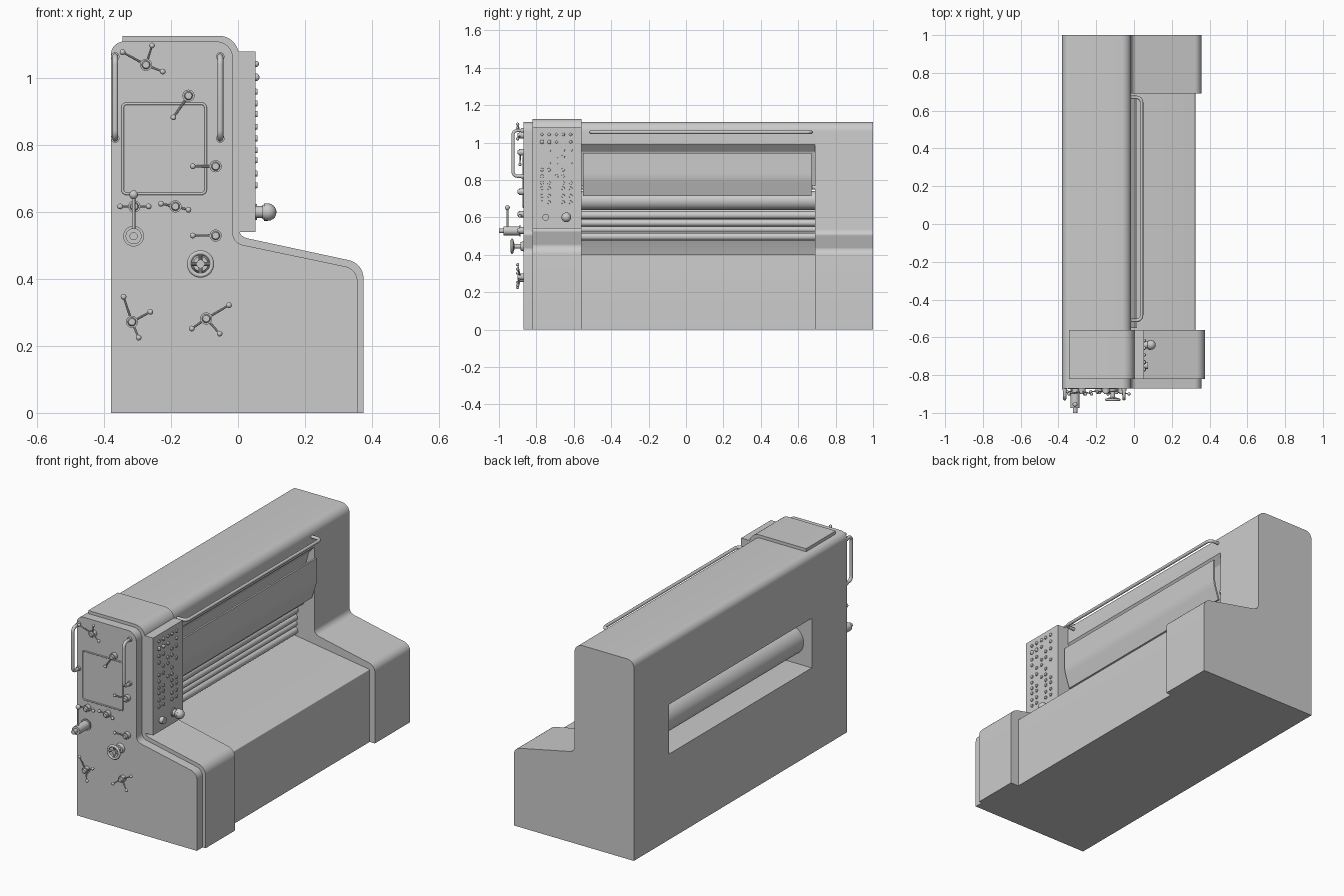
import bpy, bmesh, math
from mathutils import Vector as V, Matrix

if "Cube" in bpy.data.objects:
    bpy.data.objects.remove(bpy.data.objects["Cube"])


def finish(name, bm):
    """Store a bmesh as an object, smooth except at sharp edges."""
    bmesh.ops.recalc_face_normals(bm, faces=bm.faces)
    for f in bm.faces:
        f.smooth = True
    for e in bm.edges:
        e.smooth = e.is_manifold and e.calc_face_angle(0) < math.radians(32)
    me = bpy.data.meshes.new(name)
    bm.to_mesh(me)
    bm.free()
    ob = bpy.data.objects.new(name, me)
    bpy.context.collection.objects.link(ob)
    return ob


def fillet(pts, closed=True, seg=8):
    """Round corners of a path given as (point, radius) pairs."""
    out, n = [], len(pts)
    for i, (p, r) in enumerate(pts):
        p = V(p)
        if r == 0 or (not closed and i in (0, n - 1)):
            out.append(p)
            continue
        a = (V(pts[i - 1][0]) - p).normalized()
        b = (V(pts[(i + 1) % n][0]) - p).normalized()
        h = a.angle(b) / 2
        c = p + (a + b).normalized() * (r / math.sin(h))
        s = (p + a * (r / math.tan(h)) - c).normalized()
        e = (p + b * (r / math.tan(h)) - c).normalized()
        out += [c + s.slerp(e, k / seg).normalized() * r for k in range(seg + 1)]
    return out


def profile(name, pts, y0, y1):
    """Extrude an x, z, radius outline along y."""
    path = fillet([((x, y0, z), r) for x, z, r in pts])
    bm = bmesh.new()
    face = bm.faces.new([bm.verts.new(p) for p in path])
    res = bmesh.ops.extrude_face_region(bm, geom=[face], use_keep_orig=True)
    moved = [v for v in res["geom"] if isinstance(v, bmesh.types.BMVert)]
    bmesh.ops.translate(bm, verts=moved, vec=(0, y1 - y0, 0))
    return finish(name, bm)


def cyl(bm, p, q, r, r2=None, seg=20):
    p, q = V(p), V(q)
    d = q - p
    m = Matrix.Translation((p + q) / 2) @ V((0, 0, 1)).rotation_difference(d).to_matrix().to_4x4()
    bmesh.ops.create_cone(bm, cap_ends=True, segments=seg, radius1=r,
                          radius2=r if r2 is None else r2, depth=d.length, matrix=m)


def ball(bm, p, r, squash=1):
    m = Matrix.Translation(p) @ Matrix.Diagonal((squash, 1, 1, 1))
    bmesh.ops.create_uvsphere(bm, u_segments=16, v_segments=10, radius=r, matrix=m)


def tube(name, pts, r, closed=False):
    path = fillet(pts, closed, 6)
    cu = bpy.data.curves.new(name, 'CURVE')
    cu.dimensions = '3D'
    cu.bevel_depth, cu.bevel_resolution, cu.use_fill_caps = r, 3, True
    sp = cu.splines.new('POLY')
    sp.points.add(len(path) - 1)
    for s, p in zip(sp.points, path):
        s.co = (*p, 1)
    sp.use_cyclic_u = closed
    ob = bpy.data.objects.new(name, cu)
    bpy.context.collection.objects.link(ob)
    return ob


F = -0.87          # front face
Y0, Y1 = -0.56, 0.69   # work area between the two end housings

# End housings
side = [(-.38, 0, 0), (-.38, 1.11, .04), (-.015, 1.11, .05), (-.015, .508, .035),
        (.357, .43, .045), (.357, 0, 0)]
profile("front_housing", side, F, Y0)
profile("rear_housing", side, Y1, 1.0)

# Middle: lower bed and upper beam with the through opening between them
profile("lower_bed", [(-.38, 0, 0), (-.38, .475, 0), (-.17, .475, 0),
                      (.325, .402, .004), (.325, 0, 0)], Y0, Y1)
profile("upper_beam", [(-.38, .75, 0), (-.38, 1.11, .04), (-.015, 1.11, .05),
                       (-.015, .99, 0), (-.05, .95, .02), (-.1, .75, 0)], Y0, Y1)

# Raised band wrapped over the front housing
profile("cover_band", [(-.345, 1.09, 0), (-.345, 1.127, 0), (.003, 1.127, .06),
                       (.003, .527, .03), (.375, .447, .055), (.375, 0, 0),
                       (.34, 0, 0), (.34, .4, 0), (-.04, .48, 0), (-.04, 1.09, 0)], -.82, Y0)

# Bent guard plate
profile("guard_plate", [(.005, .945, 0), (.015, .945, 0), (.015, .81, .15),
                        (-.016, .715, 0), (-.026, .715, 0), (.005, .81, .15)], -.55, .67)
bm = bmesh.new()
for y in (-.552, .682):
    cyl(bm, (-.03, y - .008, .76), (-.03, y + .008, .76), .012)
finish("guard_pivots", bm)

# Rollers
bm = bmesh.new()
for x, z, r in [(-.25, .6, .08), (-.12, .69, .05), (-.135, .612, .022),
                (-.135, .57, .018), (-.135, .535, .016), (-.135, .497, .02)]:
    cyl(bm, (x, Y0 - .005, z), (x, Y1 + .005, z), r, seg=32)
finish("rollers", bm)

# Long grab rail
tube("long_rail", [((-.03, -.51, 1.055), 0), ((.04, -.51, 1.055), .025),
                   ((.04, .67, 1.055), .025), ((-.03, .67, 1.055), 0)], .009)

# Front grab handles with feet
for name, x in (("left_handle", -.367), ("right_handle", -.053)):
    tube(name, [((x, F + .01, .82), 0), ((x, -.925, .82), .025),
                ((x, -.925, 1.065), .025), ((x, F + .01, 1.065), 0)], .009)
    bm = bmesh.new()
    for z in (.82, 1.065):
        cyl(bm, (x, F + .01, z), (x, F - .012, z), .0125)
    finish(name + "_feet", bm)

# Inspection door frame
tube("door_frame", [((x, F, z), .012) for x, z in
                    ((-.345, .655), (-.097, .655), (-.097, .924), (-.345, .924))], .004, True)

# Control panel and buttons
profile("control_panel", [(-.01, .54, 0), (.053, .54, 0), (.053, 1.08, 0), (-.01, 1.08, 0)], -.82, Y0)
bm = bmesh.new()
cols = (-.77, -.732, -.692, -.657, -.617)
rows = [(1.043, "11111"), (1.003, "22101"), (.96, "11011"), (.925, "10110"), (.893, "01101"),
        (.855, "11010"), (.82, "10110"), (.785, "11011"), (.755, "11011"), (.715, "11011"), (.68, "11011")]
for z, row in rows:
    for y, k in zip(cols, row):
        if k != "0":
            r = .012 if k == "2" else .0095
            cyl(bm, (.05, y, z), (.059, y, z), r, r * .9, 14)
            if z > .99:
                ball(bm, (.057, y, z), r * .85, .7)
finish("panel_buttons", bm)
bm = bmesh.new()
cyl(bm, (.05, -.75, .6), (.075, -.75, .6), .018)
cyl(bm, (.05, -.64, .6), (.057, -.64, .6), .024)
cyl(bm, (.05, -.64, .6), (.085, -.64, .6), .018)
cyl(bm, (.078, -.64, .6), (.09, -.64, .6), .026)
ball(bm, (.089, -.64, .6), .026)
finish("panel_knobs", bm)

# Spoked levers on the front face: hub followed by knob positions
levers = [
    [(-.275, 1.04), (-.345, 1.078), (-.257, 1.098), (-.225, 1.02)],
    [(-.317, .272), (-.342, .347), (-.262, .302), (-.297, .225)],
    [(-.095, .282), (-.027, .322), (-.138, .252), (-.055, .237)],
    [(-.31, .617), (-.352, .617), (-.267, .617)],
    [(-.187, .617), (-.23, .625), (-.148, .607)],
    [(-.148, .948), (-.193, .883)],
    [(-.067, .737), (-.135, .737)],
    [(-.067, .53), (-.135, .53)],
]
for i, ((hx, hz), *ends) in enumerate(levers):
    bm = bmesh.new()
    cyl(bm, (hx, F + .01, hz), (hx, F - .022, hz), .018)
    cyl(bm, (hx, F - .022, hz), (hx, F - .03, hz), .013, .01)
    tip_y = F - (.03 if len(ends) == 3 else .018)
    for x, z in ends:
        cyl(bm, (hx, F - .014, hz), (x, tip_y, z), .004, .003, 10)
        ball(bm, (x, tip_y, z), .0085)
    finish(f"lever_{i + 1}", bm)

# Crank with upright arm
bm = bmesh.new()
cx, cz = -.312, .528
cyl(bm, (cx, F + .01, cz), (cx, -.9, cz), .018)
cyl(bm, (cx, -.885, cz), (cx, -.975, cz), .024)
cyl(bm, (cx, -.885, cz), (cx, -.89, cz), .031)
cyl(bm, (cx, -.975, cz), (cx, -1, cz), .012)
cyl(bm, (cx, -.955, cz), (cx, -.955, .65), .005)
ball(bm, (cx, -.955, .652), .013)
finish("crank", bm)

# Handwheel
hx, hz = -.112, .445
n = 28
tube("handwheel_rim", [((hx + .034 * math.cos(2 * math.pi * k / n), -.93,
                         hz + .034 * math.sin(2 * math.pi * k / n)), 0) for k in range(n)], .007, True)
bm = bmesh.new()
cyl(bm, (hx, F + .01, hz), (hx, -.93, hz), .012)
cyl(bm, (hx, F + .01, hz), (hx, -.885, hz), .03, .022)
for k in range(4):
    a = k * math.pi / 2
    cyl(bm, (hx, -.918, hz), (hx + .033 * math.cos(a), -.93, hz + .033 * math.sin(a)), .006, seg=10)
finish("handwheel_hub", bm)
